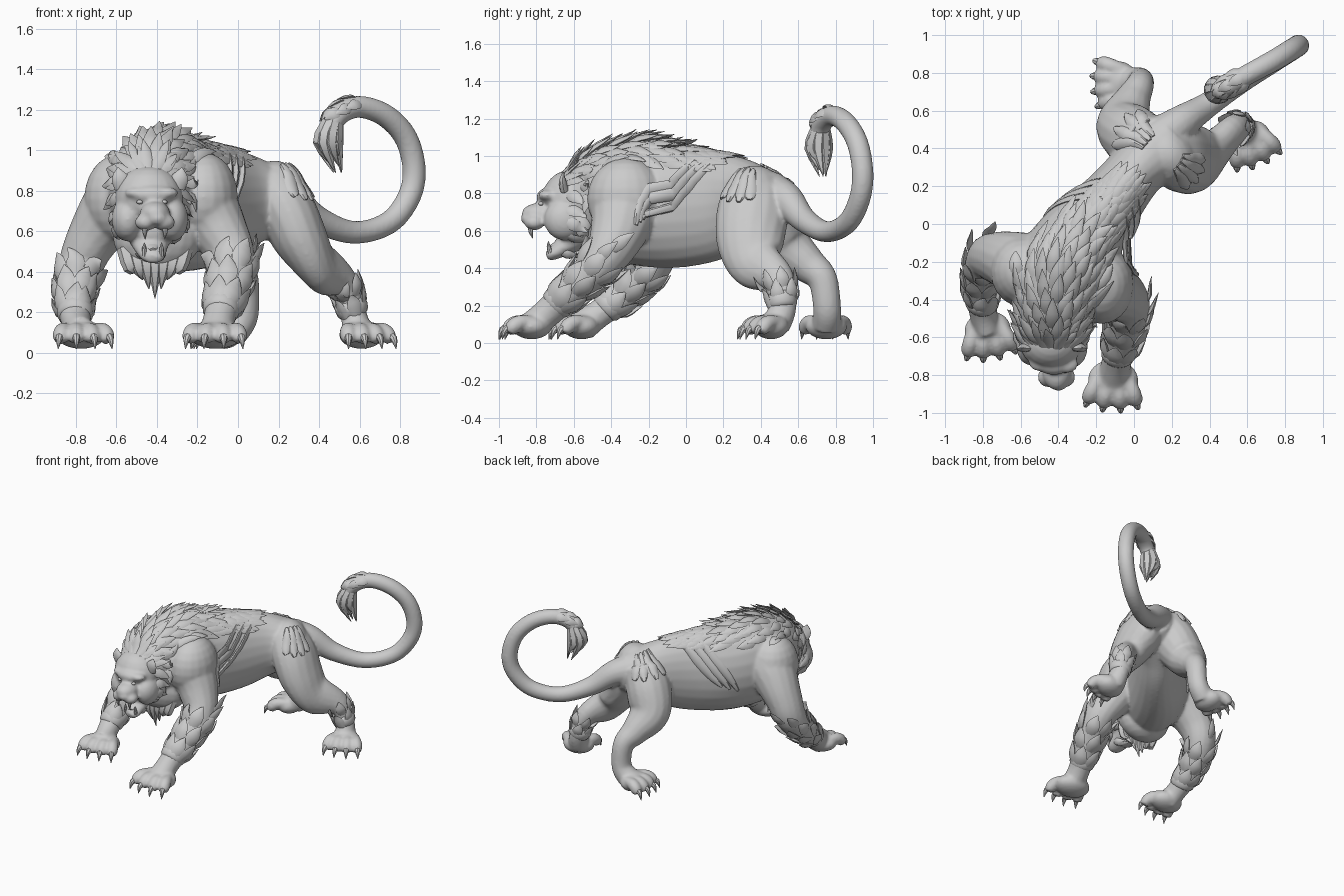
import bpy, bmesh, math, random
from mathutils import Vector as V, Matrix
from mathutils.bvhtree import BVHTree

if "Cube" in bpy.data.objects:
    bpy.data.objects.remove(bpy.data.objects["Cube"])

random.seed(4)
grey = bpy.data.materials.new("stone grey")
grey.diffuse_color = (0.6, 0.6, 0.6, 1)
grey.use_nodes = True
grey.node_tree.nodes["Principled BSDF"].inputs["Base Color"].default_value = grey.diffuse_color
X, Y, Z = V((1, 0, 0)), V((0, 1, 0)), V((0, 0, 1))


def finish(bm, name, angle=40):
    bmesh.ops.recalc_face_normals(bm, faces=bm.faces)
    me = bpy.data.meshes.new(name)
    bm.to_mesh(me)
    bm.free()
    ob = bpy.data.objects.new(name, me)
    bpy.context.collection.objects.link(ob)
    me.materials.append(grey)
    bpy.ops.object.select_all(action='DESELECT')
    ob.select_set(True)
    bpy.context.view_layer.objects.active = ob
    bpy.ops.object.shade_smooth_by_angle(angle=math.radians(angle))
    return ob


def spline(pts, steps):
    """Smooth path through points, extra numbers are radii."""
    p = [q if len(q) == 5 else (*q, q[3]) for q in pts]
    p = [p[0]] + p + [p[-1]]
    out = []
    for i in range(1, len(p) - 2):
        for s in range(steps):
            t = s / steps
            out.append([0.5 * (2 * b + (c - a) * t + (2 * a - 5 * b + 4 * c - d) * t * t
                               + (3 * b - a - 3 * c + d) * t ** 3)
                        for a, b, c, d in zip(*p[i - 1:i + 3])])
    return out + [list(p[-1])]


def tube(bm, pts, ref=Z, n=16, steps=6):
    path = spline(pts, steps)
    rings = []
    for i, q in enumerate(path):
        t = V(path[min(i + 1, len(path) - 1)][:3]) - V(path[max(i - 1, 0)][:3])
        side = t.cross(ref).normalized()
        up = side.cross(t).normalized()
        rings.append([bm.verts.new(V(q[:3]) + side * max(q[3], .001) * math.cos(k * math.tau / n)
                                   + up * max(q[4], .001) * math.sin(k * math.tau / n)) for k in range(n)])
    for a, b in zip(rings, rings[1:]):
        for k in range(n):
            bm.faces.new((a[k], a[(k + 1) % n], b[(k + 1) % n], b[k]))
    bm.faces.new(rings[0])
    bm.faces.new(rings[-1][::-1])


def ball(bm, c, r, turn=0):
    m = Matrix.Translation(c) @ Matrix.Rotation(turn, 4, 'Z') @ Matrix.Diagonal((*r, 1))
    bmesh.ops.create_uvsphere(bm, u_segments=20, v_segments=12, radius=1, matrix=m)


# paws: centre x, y, heading in degrees, size
PAWS = [(-.775, -.56, -82, 1.0), (-.11, -.825, -93, 1.08), (.61, .455, -68, .92), (-.07, .75, 183, .9)]


def toes(paw):
    x, y, h, s = paw
    for k in (-1.5, -.5, .5, 1.5):
        a = math.radians(h + k * 14)
        d = V((math.cos(a), math.sin(a), 0))
        across = V((-math.sin(math.radians(h)), math.cos(math.radians(h)), 0))
        yield V((x, y, 0)) + across * k * .052 * s + d * (.07 - .012 * abs(k)) * s, d, s


# ---- body: overlapping volumes fused into one skin
bm = bmesh.new()
tube(bm, [(.22, .5, .78, .12, .13), (.13, .4, .76, .17, .19), (.01, .28, .75, .155, .25), (-.12, .12, .73, .175, .3),
          (-.28, -.08, .73, .23, .33), (-.38, -.26, .76, .26, .34), (-.42, -.42, .78, .23, .28),
          (-.44, -.58, .76, .17, .2)], n=24)
# tail
tube(bm, [(.1, .42, .8, .13), (.24, .53, .77, .095), (.39, .63, .66, .068), (.57, .75, .595, .057),
          (.74, .86, .64, .057), (.84, .925, .76, .058), (.87, .945, .9, .058), (.83, .92, 1.06, .058),
          (.73, .86, 1.17, .057), (.6, .79, 1.215, .055), (.5, .73, 1.18, .055), (.45, .71, 1.1, .05)],
     V((-.55, .83, 0)))
# front legs
tube(bm, [(-.5, -.24, .83, .17, .17), (-.61, -.21, .71, .17, .17), (-.72, -.18, .56, .14, .13), (-.78, -.19, .42, .115, .11),
          (-.81, -.32, .27, .09), (-.8, -.46, .16, .075), (-.78, -.55, .1, .09, .07)], X)
tube(bm, [(-.25, -.27, .86, .18, .17), (-.17, -.32, .74, .19, .165), (-.09, -.36, .6, .155, .14), (-.03, -.43, .465, .12, .115),
          (-.05, -.57, .32, .095, .1), (-.09, -.72, .18, .08), (-.105, -.81, .1, .08, .09)], X)
# hind legs
tube(bm, [(.15, .38, .85, .15, .12), (.23, .36, .72, .19, .145), (.31, .345, .56, .185, .135), (.4, .375, .43, .15, .1),
          (.52, .49, .345, .09, .075), (.57, .515, .19, .075, .065), (.59, .48, .1, .08, .08)], X)
tube(bm, [(.08, .42, .82, .15, .14), (.0, .46, .68, .17, .16), (-.05, .53, .53, .14, .15), (-.01, .65, .42, .1),
          (.03, .73, .34, .08, .075), (.03, .755, .18, .075, .07), (-.03, .75, .1, .08, .08)], X)
for paw in PAWS:
    x, y, h, s = paw
    ball(bm, (x, y, .09), (.1 * s, .125 * s, .07), math.radians(h))
    for p, d, s in toes(paw):
        tube(bm, [(*(p - d * .1 + Z * .11), .03), (*(p + Z * .11), .042), (*(p + d * .045 + Z * .085), .043),
                  (*(p + d * .065 + Z * .055), .03)], Z, 10, 3)
# muscles and rib cage
for c, r, t in [((-.59, -.25, .76), (.17, .19, .22), 0), ((-.17, -.32, .77), (.17, .21, .22), 0),
                ((-.4, -.38, .58), (.22, .15, .19), 0), ((.18, .37, .78), (.14, .17, .17), .6)]:
    ball(bm, c, r, t)
# skull, brow, muzzle, nose, cheeks
for c, r in [((-.44, -.62, .765), (.17, .15, .16)), ((-.425, -.72, .78), (.11, .08, .055)),
             ((-.41, -.78, .69), (.075, .1, .06)), ((-.4, -.855, .665), (.045, .028, .032)),
             ((-.325, -.65, .66), (.08, .11, .11)), ((-.545, -.64, .66), (.08, .11, .11)),
             ((-.365, -.81, .645), (.055, .055, .042)), ((-.455, -.81, .645), (.055, .055, .042)),
             ((-.355, -.74, .79), (.06, .05, .03)), ((-.5, -.73, .79), (.06, .05, .03)),
             ((-.43, -.6, .6), (.12, .1, .1))]:
    ball(bm, c, r)
# open lower jaw
tube(bm, [(-.44, -.56, .58, .11, .08), (-.43, -.65, .52, .085, .055), (-.42, -.72, .475, .06, .035),
          (-.42, -.745, .465, .03, .02)])
body = finish(bm, "body", 60)
rm = body.modifiers.new("fuse", 'REMESH')
rm.mode, rm.voxel_size, rm.use_smooth_shade = 'VOXEL', .011, True
sm = body.modifiers.new("soften", 'SMOOTH')
sm.factor, sm.iterations = .5, 6
for m in list(body.modifiers):
    bpy.ops.object.modifier_apply(modifier=m.name)
tmp = bmesh.new()
tmp.from_mesh(body.data)
skin = BVHTree.FromBMesh(tmp)
tmp.free()


def lock(bm, p, d, length, width, lift=.03):
    """One flat pointed tuft growing from the skin near p towards d, hugging the skin."""
    p, n, _, _ = skin.find_nearest(V(p))
    d = V(d).normalized()
    t = d - n * d.dot(n)
    if t.length < .3:
        return
    t = (t.normalized() + V([random.uniform(-.12, .12) for _ in range(3)])).normalized()

    def at(f, h, w):
        c, m, _, _ = skin.find_nearest(p + t * length * f)
        return (*(c + m * h), w, w * .35)
    tube(bm, [at(-.25, -.02, width * .4), at(.3, lift * .3, width), at(.7, lift * .7, width * .65),
              at(1, lift * 1.2, .002)], n, 6, 2)


def ribbon(bm, pts, width, thick):
    """A rounded fold following the skin."""
    out = []
    for f, q in enumerate(spline([(*p, 1) for p in pts], 4)):
        c, n, _, _ = skin.find_nearest(V(q[:3]))
        w = width * (.3 + .7 * math.sin(math.pi * f / (4 * (len(pts) - 1))))
        out.append((*c, w, thick))
    tube(bm, out, n, 8, 1)


# ---- mane: crest along the back and ruff round the face
bm = bmesh.new()
crest = spline([(-.44, -.66, 0, .1), (-.43, -.48, 0, .18), (-.38, -.28, 0, .19), (-.27, -.1, 0, .14),
                (-.15, .06, 0, .1), (-.08, .14, 0, .07)], 3)
for i, q in enumerate(crest):
    a, b = crest[max(i - 1, 0)], crest[min(i + 1, len(crest) - 1)]
    d = V((b[0] - a[0], b[1] - a[1], 0)).normalized()
    side = V((-d.y, d.x, 0))
    for k in range(-3, 4):
        off = (k + .5 * (i % 2)) / 3 * q[3]
        hit = skin.ray_cast(V((q[0], q[1], 2)) + side * off, -Z)[0]
        if hit:
            high = (.045 if abs(k) < 2 else .018) if i < 10 else .014
            lock(bm, hit, d + side * k * .1, random.uniform(.15, .2), .036, high)
for row, (y, r, num) in enumerate([(-.64, .19, 15), (-.57, .22, 16)]):
    for k in range(num):
        a = (k + row * .5) * math.tau / num
        out = V((math.cos(a), 0, math.sin(a)))
        if abs(a - 1.5 * math.pi) > .6:
            lock(bm, V((-.435, y, .73)) + out * r, V((0, 1, -.45)) + out * .2, .13, .034, .03)
finish(bm, "mane")

# ---- beard and chest tuft
bm = bmesh.new()
for k in range(-3, 4):
    tube(bm, [(-.41 + k * .05, -.44, .52, .04, .03), (-.41 + k * .04, -.46, .42, .036, .025),
              (-.41 + k * .03, -.43, .27 + .045 * abs(k), .002)], Y, 6, 3)
    lock(bm, (-.42 + k * .025, -.66, .47), (k * .1, .6, -.5), .1, .025, .03)
finish(bm, "chest_fur")

# ---- ears, eyes, tongue and fangs
bm = bmesh.new()
for s in (-1, 1):
    x = -.435 + s * .13
    tube(bm, [(x, -.65, .82, .045, .025), (x + s * .02, -.66, .87, .04, .018), (x + s * .028, -.655, .915, .003)], Y, 8, 3)
finish(bm, "ears")
bm = bmesh.new()
for x, y in ((-.365, -.775), (-.485, -.77)):
    ball(bm, (x, y, .745), (.016, .014, .011))
finish(bm, "eyes")
bm = bmesh.new()
for s in (-1, 1):
    tube(bm, [(-.41 + s * .05, -.83, .63, .015), (-.41 + s * .05, -.83, .595, .012), (-.41 + s * .048, -.82, .56, .001)], X, 8, 2)
    tube(bm, [(-.42 + s * .042, -.725, .48, .013), (-.42 + s * .043, -.735, .52, .01), (-.42 + s * .042, -.735, .545, .001)], X, 8, 2)
finish(bm, "fangs")
bm = bmesh.new()
tube(bm, [(-.43, -.62, .56, .04, .02), (-.425, -.69, .53, .04, .015), (-.42, -.735, .51, .015, .008)])
finish(bm, "tongue")

# ---- claws
bm = bmesh.new()
for paw in PAWS:
    for p, d, s in toes(paw):
        tube(bm, [(*(p + d * .05 + Z * .085), .02), (*(p + d * .088 + Z * .07), .018),
                  (*(p + d * .105 + Z * .02), .002)], d.cross(Z), 8, 3)
finish(bm, "claws")


def guard(bm, path, rows, count, size):
    """Overlapping pointed plates growing up a limb, with a cuff at the low end."""
    low, high = V(path[0]), V(path[1])
    ax = (high - low).normalized()
    u = ax.orthogonal().normalized()
    w = ax.cross(u)
    for i in range(rows):
        for k in range(count):
            a = (k + .5 * (i % 2)) * math.tau / count
            c = low.lerp(high, i / rows)
            lock(bm, c + (u * math.cos(a) + w * math.sin(a)) * .11, ax, size, size * .34, .02)
    r = sum((skin.find_nearest(low + v * .11)[0] - low).length for v in (u, -u, w, -w)) / 4
    tube(bm, [(*(low + ax * h), r + e) for h, e in ((-.03, -.01), (-.01, .008), (.04, .011), (.06, -.01))], u, 16, 2)


# ---- fore and hind limb guards
bm = bmesh.new()
guard(bm, [(-.805, -.42, .19), (-.78, -.19, .42)], 3, 7, .14)
guard(bm, [(-.085, -.69, .21), (-.03, -.42, .475)], 3, 7, .15)
for x, y, z in ((-.86, -.14, .4), (-.78, -.1, .42), (.05, -.4, .5), (.06, -.47, .45)):
    lock(bm, (x, y, z), (.1, .6, .5), .13, .035, .05)
finish(bm, "arm_guards")
bm = bmesh.new()
guard(bm, [(.565, .515, .21), (.52, .495, .34)], 2, 6, .11)
finish(bm, "leg_wraps")

# ---- draped folds on flanks and hips
bm = bmesh.new()
fore, across = V((-.55, -.83, 0)).normalized(), V((.83, -.55, 0)).normalized()
for s in (-1, 1):
    mid, hip = V((-.02, .2, 0)), V((.16, .38, 0))
    for j in range(3):
        ribbon(bm, [mid + across * s * o + fore * (f + j * .06) + Z * z for o, f, z in
                    ((.03, -.02, 1.02), (.15, .06, .95), (.22, .12, .86), (.27, .2, .75), (.28, .27, .67 - j * .02))],
               .036, .014)
    for j in range(4):
        ribbon(bm, [hip + across * s * o + fore * (f * (j - 1.5)) + Z * z for o, f, z in
                    ((.1, .03, .94), (.17, .045, .88), (.21, .06, .81), (.23, .065, .74 + .03 * abs(j - 1.5)))], .034, .014)
finish(bm, "side_folds")

# ---- tail tuft
bm = bmesh.new()
along, out = V((.83, .55, 0)), V((-.55, .83, 0))
for k in range(10):
    a = k * math.tau / 10
    o = along * math.cos(a) * .045 + out * math.sin(a) * .045
    tip = V((.49, .735, .89 + .035 * (k % 3)))
    tube(bm, [(*(V((.47, .72, 1.15)) + o * .7), .03, .02), (*(V((.445, .71, 1.04)) + o * 1.2), .036, .024),
              (*(tip + o * .5), .002)], o.normalized(), 6, 3)
for k in range(9):
    f = k % 3
    lock(bm, V((.48 + f * .05, .72 + f * .03, 1.2 + f * .02)) + out * (k // 3 - 1) * .05,
         (-.8, -.5, -.4), .1, .03, .012)
finish(bm, "tail_tuft")
